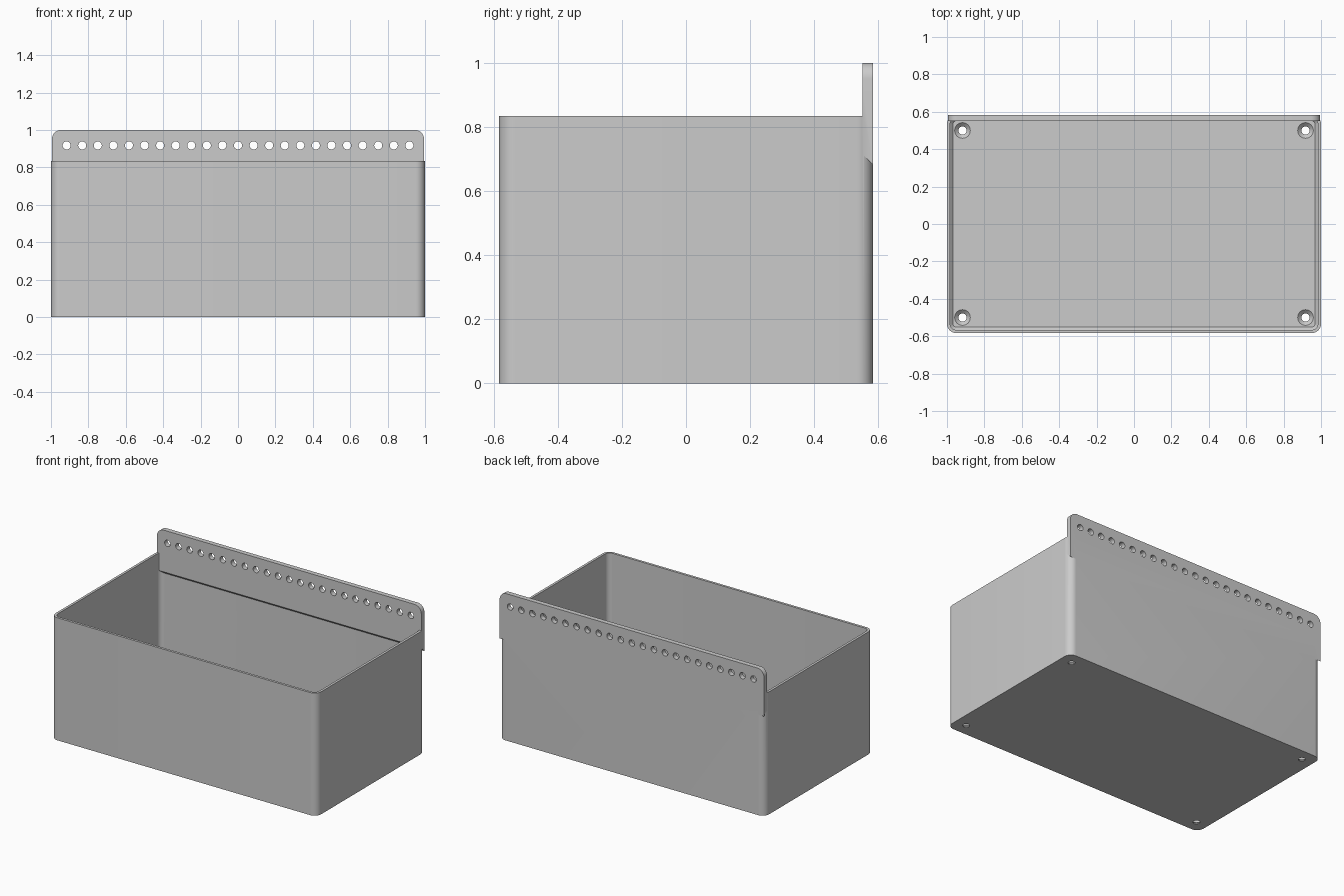
import bpy, bmesh, math
from mathutils import Vector

cube = bpy.data.objects.get("Cube")
if cube:
    bpy.data.objects.remove(cube, do_unlink=True)

HALF_X, HALF_Y, HEIGHT, TOP = 1.0, 0.583, 0.834, 1.0
WALL, FLOOR, RADIUS = 0.0167, 0.025, 0.05
PLATE_THICK, PLATE_LOW = 0.033, 0.683
PITCH, HOLE = 0.0833, 0.0215

grey = bpy.data.materials.new("grey plastic")
grey.use_nodes = True
colour = (0.6, 0.6, 0.6, 1)
grey.diffuse_color = colour
grey.node_tree.nodes["Principled BSDF"].inputs["Base Color"].default_value = colour


def finish(name, bm):
    bmesh.ops.recalc_face_normals(bm, faces=bm.faces)
    mesh = bpy.data.meshes.new(name)
    bm.to_mesh(mesh)
    bm.free()
    mesh.materials.append(grey)
    obj = bpy.data.objects.new(name, mesh)
    bpy.context.collection.objects.link(obj)
    return obj


def corner(cx, cy, r, start, steps=10):
    """Quarter arc, counter-clockwise from the start angle."""
    angles = [start + math.pi / 2 * i / steps for i in range(steps + 1)]
    return [(cx + r * math.cos(a), cy + r * math.sin(a)) for a in angles]


def rounded_rect(hx, hy, r):
    signs = [(1, 1), (-1, 1), (-1, -1), (1, -1)]
    return [p for i, (sx, sy) in enumerate(signs)
            for p in corner(sx * (hx - r), sy * (hy - r), r, i * math.pi / 2)]


def loft(bm, rings):
    """Closed solid through rings of equal length."""
    loops = [[bm.verts.new(p) for p in ring] for ring in rings]
    for a, b in zip(loops, loops[1:]):
        for i in range(len(a)):
            j = (i + 1) % len(a)
            bm.faces.new((a[i], a[j], b[j], b[i]))
    bm.faces.new(loops[0][::-1])
    bm.faces.new(loops[-1])


def block(name, levels):
    """Rounded block from (half x, half y, radius, z) levels."""
    bm = bmesh.new()
    loft(bm, [[(x, y, z) for x, y in rounded_rect(hx, hy, r)] for hx, hy, r, z in levels])
    return finish(name, bm)


def lathe(bm, centre, axis, profile, sides=24):
    """Round solid along an axis from (radius, distance) pairs."""
    turn = Vector((0, 0, 1)).rotation_difference(Vector(axis))
    rings = []
    for r, d in profile:
        rings.append([Vector(centre) + turn @ Vector((
            r * math.cos(2 * math.pi * i / sides), r * math.sin(2 * math.pi * i / sides), d))
            for i in range(sides)])
    loft(bm, rings)


def combine(target, tool, operation):
    tool.hide_render = True
    mod = target.modifiers.new(operation.lower(), 'BOOLEAN')
    mod.operation, mod.solver, mod.object = operation, 'EXACT', tool
    bpy.ops.object.select_all(action='DESELECT')
    bpy.context.view_layer.objects.active = target
    target.select_set(True)
    bpy.ops.object.modifier_apply(modifier=mod.name)
    bpy.data.objects.remove(tool, do_unlink=True)


# Open box with a small bevel where the walls meet the floor
bin_box = block("storage_bin", [(HALF_X, HALF_Y, RADIUS, 0), (HALF_X, HALF_Y, RADIUS, HEIGHT)])
ix, iy, ir, b = HALF_X - WALL, HALF_Y - WALL, RADIUS - WALL, 0.015
cavity = block("cavity_cutter", [(ix - b, iy - b, ir - b, FLOOR),
                                 (ix, iy, ir, FLOOR + b), (ix, iy, ir, HEIGHT + 0.1)])
combine(bin_box, cavity, 'DIFFERENCE')

# Mounting plate: rounded top, underside sloping down towards the back
px = HALF_X - 0.005
outline = (corner(px - RADIUS, TOP - RADIUS, RADIUS, 0)
           + corner(-px + RADIUS, TOP - RADIUS, RADIUS, math.pi / 2)
           + [(-px, PLATE_LOW), (px, PLATE_LOW)])
bm = bmesh.new()
back = [(x, HALF_Y, z) for x, z in outline]
front = [(x, HALF_Y - PLATE_THICK, z + (PLATE_THICK if z == PLATE_LOW else 0)) for x, z in outline]
loft(bm, [front, back])
combine(bin_box, finish("mounting_plate", bm), 'UNION')

# Row of plate holes
bm = bmesh.new()
for i in range(-11, 12):
    lathe(bm, (i * PITCH, HALF_Y - 0.1, 0.917), (0, 1, 0), [(HOLE, 0), (HOLE, 0.2)])
combine(bin_box, finish("plate_hole_cutter", bm), 'DIFFERENCE')

# Countersunk floor holes in the four corners
bm = bmesh.new()
for sx in (-1, 1):
    for sy in (-1, 1):
        lathe(bm, (sx * 0.917, sy * 0.5, 0), (0, 0, 1),
              [(HOLE, -0.05), (HOLE, 0.005), (0.042, FLOOR), (0.042, FLOOR + 0.02)])
combine(bin_box, finish("floor_hole_cutter", bm), 'DIFFERENCE')

bpy.ops.object.shade_smooth_by_angle(angle=math.radians(30))
